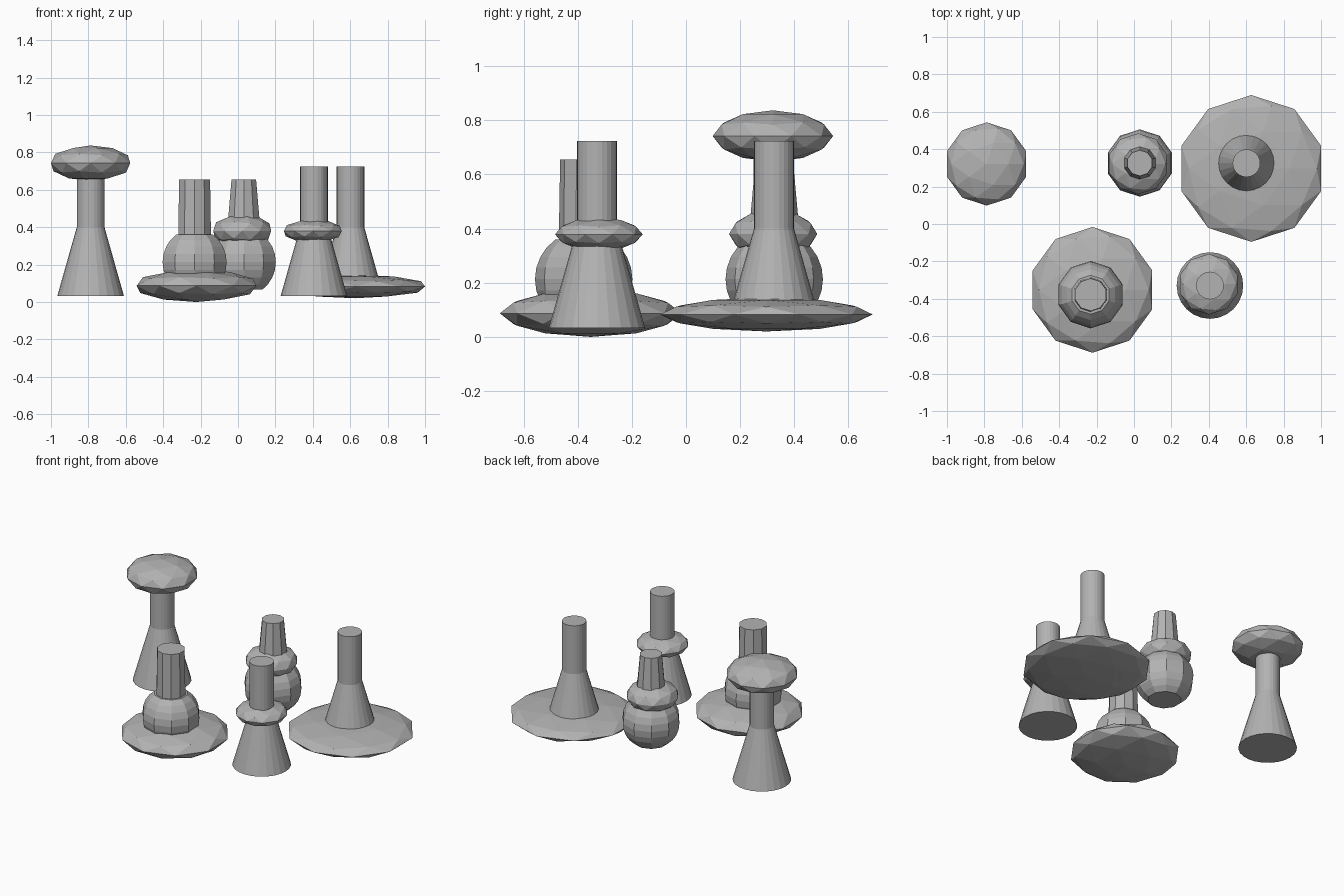
import bpy, bmesh
from math import sin, cos, pi, radians

cube = bpy.data.objects.get("Cube")
if cube:
    bpy.data.objects.remove(cube, do_unlink=True)

GREY = (0.45, 0.45, 0.45, 1.0)
grey = bpy.data.materials.new("plain grey")
grey.use_nodes = True
grey.diffuse_color = GREY
grey.node_tree.nodes["Principled BSDF"].inputs["Base Color"].default_value = GREY


def finish(bm, name, location):
    """Turn a bmesh into a flat-shaded grey object."""
    bmesh.ops.recalc_face_normals(bm, faces=bm.faces)
    mesh = bpy.data.meshes.new(name)
    bm.to_mesh(mesh)
    bm.free()
    mesh.materials.append(grey)
    obj = bpy.data.objects.new(name, mesh)
    obj.location = location
    bpy.context.collection.objects.link(obj)


def lathe(name, x, y, profile, sides):
    """Closed turned part from (radius, height) points, one corner towards +y."""
    bm = bmesh.new()
    rings = []
    for r, z in profile:
        angles = [2 * pi * i / sides for i in range(sides)]
        rings.append([bm.verts.new((r * sin(a), r * cos(a), z)) for a in angles])
    for low, high in zip(rings, rings[1:]):
        for i in range(sides):
            j = (i + 1) % sides
            bm.faces.new((low[i], low[j], high[j], high[i]))
    bm.faces.new(rings[0])
    bm.faces.new(rings[-1])
    finish(bm, name, (x, y, 0))


def disc(name, x, y, z, radius, half_height):
    """Faceted ball squashed into a disc."""
    bm = bmesh.new()
    bmesh.ops.create_icosphere(bm, subdivisions=2, radius=1)
    bmesh.ops.scale(bm, vec=(radius, radius, half_height), verts=bm.verts)
    finish(bm, name, (x, y, z))


def cone_piece(name, x, y):
    """Flared foot with a straight round stem."""
    lathe(name + "_foot", x, y, [(0.178, 0.033), (0.074, 0.4)], 24)
    lathe(name + "_stem", x, y, [(0.074, 0.4), (0.074, 0.724)], 24)


def ball_piece(name, x, y, neck_low, neck_high):
    """Ball cut flat at both ends with a ten-sided neck."""
    steps = 8
    tilt = [radians(-54.7 + 109.4 * i / steps) for i in range(steps + 1)]
    lathe(name + "_ball", x, y,
          [(0.18 * cos(t), 0.213 + 0.18 * sin(t)) for t in tilt], 10)
    lathe(name + "_neck", x, y, [(neck_low, 0.355), (neck_high, 0.656)], 10)


# Cone pieces and their discs
cone_piece("capped", -0.788, 0.323)
disc("capped_top_disc", -0.788, 0.321, 0.742, 0.2225, 0.095)

cone_piece("collared", 0.406, -0.329)
disc("collared_disc", 0.4, -0.322, 0.379, 0.162, 0.062)

cone_piece("wide_based", 0.601, 0.325)
disc("wide_base_disc", 0.627, 0.297, 0.083, 0.3925, 0.063)

# Ball pieces and their discs
ball_piece("front_round", -0.232, -0.378, 0.092, 0.087)
disc("front_round_base_disc", -0.222, -0.352, 0.087, 0.336, 0.087)

ball_piece("back_round", 0.031, 0.326, 0.096, 0.069)
disc("back_round_collar_disc", 0.0225, 0.322, 0.38, 0.163, 0.089)
